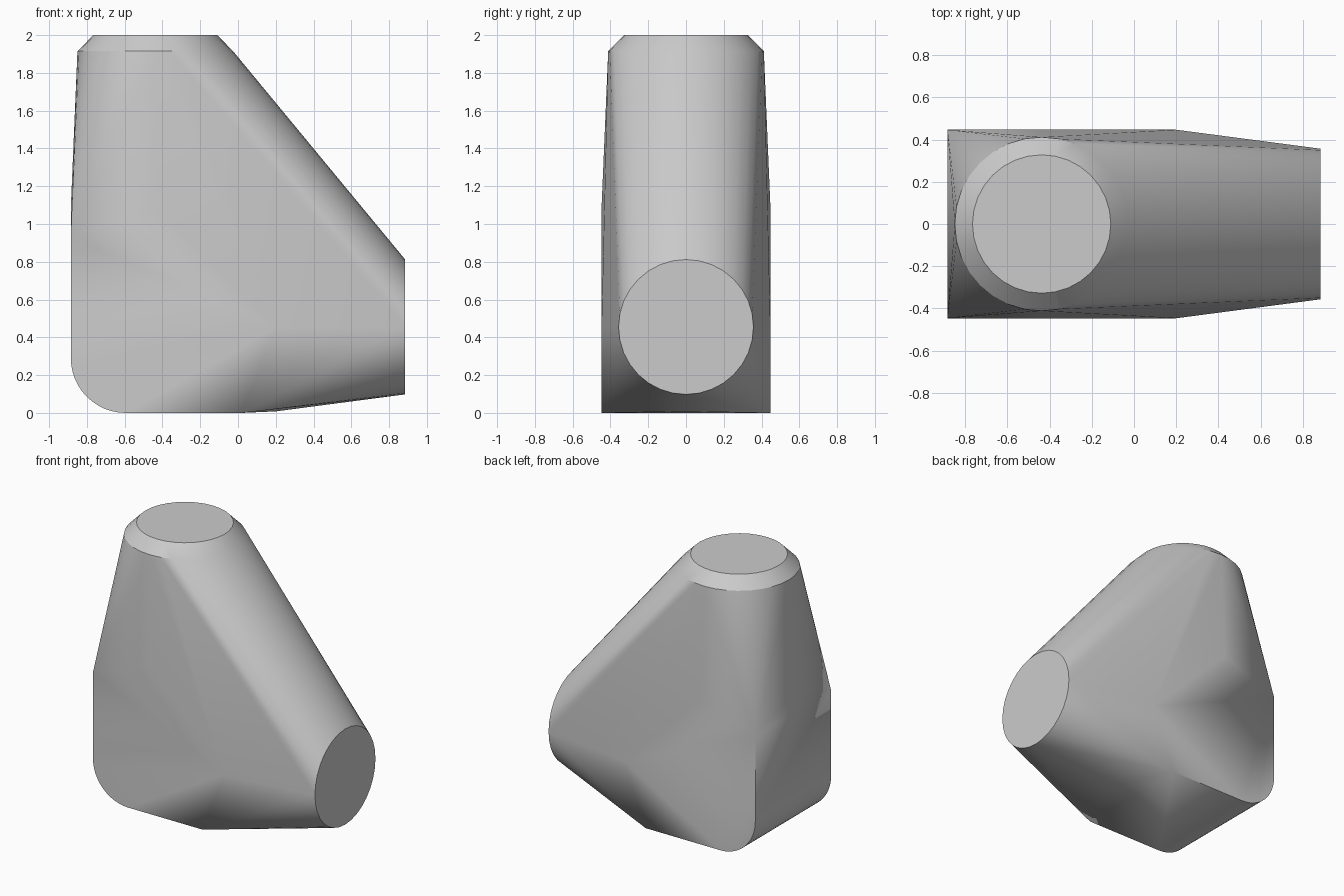
import bpy, bmesh, math

cube = bpy.data.objects.get("Cube")
if cube:
    bpy.data.objects.remove(cube, do_unlink=True)

SIDES = 32
HALF = 0.447          # half depth of the elbow
AXIS_X = -0.438       # axis of the upright arm
AXIS_Z = 0.455        # axis of the sideways arm


def ring(bm, place, radius):
    for i in range(SIDES):
        a = 2 * math.pi * i / SIDES
        bm.verts.new(place(radius * math.cos(a), radius * math.sin(a)))


bm = bmesh.new()

# Upright arm: rings from the elbow up to the chamfered top
for z, r in ((1.09, HALF), (1.915, 0.412), (2.0, 0.328)):
    ring(bm, lambda u, v: (AXIS_X + u, v, z), r)

# Sideways arm: rings from the elbow out to the flat end
for x, r in ((0.2, HALF), (0.885, 0.357)):
    ring(bm, lambda u, v: (x, u, AXIS_Z + v), r)

# Elbow block with a rounded outer bottom corner
corner = 0.29
profile = [(-0.885, 0.93), (0.02, 0.0)]
for i in range(13):
    a = math.pi + i * math.pi / 24
    profile.append((-0.885 + corner * (1 + math.cos(a)), corner * (1 + math.sin(a))))
for x, z in profile:
    for side in (-1, 1):
        bm.verts.new((x, side * HALF, z))

# Wrap one taut skin around the arms and the block
hull = bmesh.ops.convex_hull(bm, input=bm.verts[:])
loose = {g for g in hull["geom_interior"] + hull["geom_unused"]
         if isinstance(g, bmesh.types.BMVert) and not g.link_faces}
bmesh.ops.delete(bm, geom=list(loose), context="VERTS")
bmesh.ops.dissolve_limit(bm, angle_limit=math.radians(0.5),
                         verts=bm.verts[:], edges=bm.edges[:])
bmesh.ops.recalc_face_normals(bm, faces=bm.faces[:])

mesh = bpy.data.meshes.new("elbow_body")
bm.to_mesh(mesh)
bm.free()
body = bpy.data.objects.new("elbow_body", mesh)
bpy.context.collection.objects.link(body)

# Plain grey
grey = bpy.data.materials.new("plain_grey")
grey.use_nodes = True
colour = (0.6, 0.6, 0.6, 1.0)
grey.diffuse_color = colour
grey.node_tree.nodes["Principled BSDF"].inputs["Base Color"].default_value = colour
mesh.materials.append(grey)

bpy.ops.object.select_all(action="DESELECT")
body.select_set(True)
bpy.context.view_layer.objects.active = body
bpy.ops.object.shade_smooth_by_angle(angle=math.radians(30))
